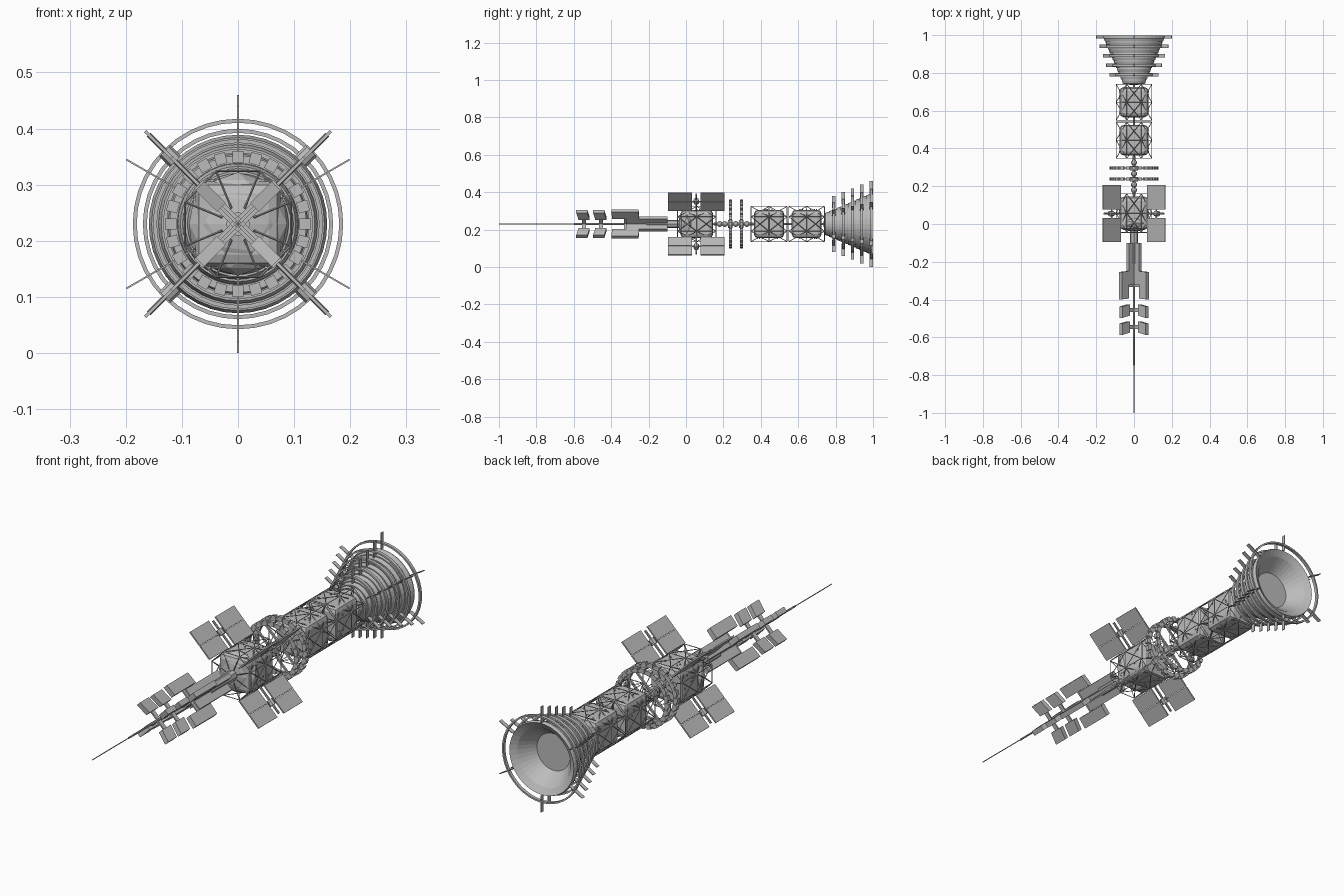
import bpy, bmesh, math, random
from mathutils import Matrix, Vector

random.seed(4)
cube = bpy.data.objects.get("Cube")
if cube:
    bpy.data.objects.remove(cube, do_unlink=True)

AXIS = 0.23                       # height of the long axis
DIAGONALS = [45, 135, 225, 315]

grey = bpy.data.materials.new("hull_grey")
grey.use_nodes = True
colour = (0.5, 0.5, 0.5, 1)
grey.diffuse_color = colour
bsdf = next(n for n in grey.node_tree.nodes if n.type == 'BSDF_PRINCIPLED')
bsdf.inputs["Base Color"].default_value = colour


def finish(bm, name):
    """Turn a mesh built around the long axis into an object."""
    bmesh.ops.recalc_face_normals(bm, faces=bm.faces)
    mesh = bpy.data.meshes.new(name)
    bm.to_mesh(mesh)
    bm.free()
    mesh.materials.append(grey)
    obj = bpy.data.objects.new(name, mesh)
    obj.location.z = AXIS
    bpy.context.collection.objects.link(obj)
    return obj


def spin(deg):
    return Matrix.Rotation(-math.radians(deg), 4, 'Y')


def box(bm, deg, r0, r1, y0, y1, width, lean=0.0):
    """Box reaching from r0 to r1 along a radial direction, optionally leaning in y."""
    verts = bmesh.ops.create_cube(bm, size=1)["verts"]
    for v in verts:
        out = v.co.x + 0.5
        v.co = Vector((r0 + out * (r1 - r0),
                       y0 + (v.co.y + 0.5) * (y1 - y0) + lean * out,
                       v.co.z * width))
    bmesh.ops.transform(bm, matrix=spin(deg), verts=verts)


def polar(r, deg, y):
    return spin(deg) @ Vector((r, y, 0))


def rod(bm, a, b, radius, sides=4):
    d = b - a
    m = Matrix.Translation((a + b) / 2) @ d.to_track_quat('Z', 'Y').to_matrix().to_4x4()
    bmesh.ops.create_cone(bm, segments=sides, cap_ends=True, radius1=radius,
                          radius2=radius, depth=d.length, matrix=m)


def lathe(bm, profile, sides, closed=False):
    """Revolve (radius, y) points around the long axis."""
    verts = [bm.verts.new((r, y, 0)) for r, y in profile]
    pairs = list(zip(verts, verts[1:]))
    if closed:
        pairs.append((verts[-1], verts[0]))
    edges = [bm.edges.new(p) for p in pairs]
    bmesh.ops.spin(bm, geom=verts + edges, cent=(0, 0, 0), axis=(0, 1, 0),
                   angle=math.tau, steps=sides, use_merge=True)
    bmesh.ops.remove_doubles(bm, verts=bm.verts, dist=0.00005)


def hoop(bm, r0, r1, y, depth, sides):
    part = bmesh.new()
    lathe(part, [(r0, y - depth / 2), (r1, y - depth / 2),
                 (r1, y + depth / 2), (r0, y + depth / 2)], sides, True)
    temp = bpy.data.meshes.new("temp")
    part.to_mesh(temp)
    part.free()
    bm.from_mesh(temp)
    bpy.data.meshes.remove(temp)


# Engine bell: banded outside, cone and disc inside
bm = bmesh.new()
profile = [(0, 0.735), (0.052, 0.74)]
bands = 12
for i in range(bands):
    y = 0.745 + 0.02 * i
    r = 0.056 + 0.103 * (i + 1) / bands
    profile += [(r - 0.005, y), (r, y + 0.016), (r - 0.001, y + 0.02)]
profile += [(0.155, 0.992), (0.128, 0.975), (0.08, 0.91), (0, 0.91)]
lathe(bm, profile, 40)
finish(bm, "engine_bell")

# Hoops around the bell, each with six thin radial vanes
hoops, vanes = bmesh.new(), bmesh.new()
for i in range(5):
    y = 0.79 + 0.05 * i
    ring = 0.1155 + 0.018 * i
    hoop(hoops, ring - 0.007, ring, y, 0.014, 40)
    for deg in range(30, 390, 60):
        box(vanes, deg, ring - 0.03, 0.15 + 0.02 * i, y - 0.009, y + 0.009, 0.003)
finish(hoops, "bell_hoops")
finish(vanes, "bell_vanes")


# Three modules: bevelled tank, surface fittings and an octagonal truss cage
def module(name, y0, y1):
    mid, half = (y0 + y1) / 2, (y1 - y0) / 2
    bm = bmesh.new()
    size = 0.152
    bmesh.ops.create_cube(bm, size=1, matrix=Matrix.Translation((0, mid, 0))
                          @ Matrix.Diagonal((size, 2 * half - 0.03, size, 1)))
    bmesh.ops.bevel(bm, geom=bm.edges[:], offset=0.022, segments=2,
                    profile=0.5, affect='EDGES')
    finish(bm, name + "_tank")

    bm = bmesh.new()
    for side in range(0, 360, 90):
        for _ in range(8):
            m = spin(side) @ Matrix.Translation((0.077, mid + random.uniform(-.7, .7) * half,
                                                 random.uniform(-.05, .05)))
            bmesh.ops.create_cube(bm, size=0.005, matrix=m)
    finish(bm, name + "_fittings")

    bm = bmesh.new()
    radius, thick = 0.102, 0.0019
    ys = [y0, mid, y1]
    for k in range(8):
        a, b = 22.5 + 45 * k, 67.5 + 45 * k
        for y in ys:
            rod(bm, polar(radius, a, y), polar(radius, b, y), thick)
        rod(bm, polar(radius, a, y0), polar(radius, a, y1), thick)
        for p, q in zip(ys, ys[1:]):
            rod(bm, polar(radius, a, p), polar(radius, b, q), thick)
            rod(bm, polar(radius, b, p), polar(radius, a, q), thick)
        for y in (y0, y1):
            rod(bm, polar(0.03, a, y), polar(radius, a, y), thick)
    finish(bm, name + "_truss")


module("front_module", -0.045, 0.16)
module("middle_module", 0.348, 0.54)
module("rear_module", 0.55, 0.74)

# Faceted dome on the front module
bm = bmesh.new()
bmesh.ops.create_icosphere(bm, subdivisions=2, radius=0.092,
                           matrix=Matrix.Translation((0, 0.005, 0))
                           @ Matrix.Diagonal((1, 0.5, 1, 1)))
finish(bm, "front_dome")

# Central spine with round joints, and the long front needle
bm = bmesh.new()
for y0, y1, r in [(-0.6, 0.75, 0.006), (-0.21, -0.03, 0.022), (0.15, 0.36, 0.009),
                  (-0.75, -0.59, 0.004), (-1.0, -0.74, 0.002)]:
    rod(bm, Vector((0, y0, 0)), Vector((0, y1, 0)), r, 8)
for y in (0.18, 0.208, 0.266, 0.325):
    bmesh.ops.create_icosphere(bm, subdivisions=2, radius=0.016,
                               matrix=Matrix.Translation((0, y, 0)))
finish(bm, "spine_and_needle")

# Two habitat wheels with rim blocks, hubs and spokes
for name, y in (("front_wheel", 0.237), ("rear_wheel", 0.296)):
    bm = bmesh.new()
    hoop(bm, 0.108, 0.122, y, 0.010, 48)
    for k in range(24):
        box(bm, 90 + 15 * k, 0.110, 0.130, y - 0.008, y + 0.008, 0.020)
    for deg in DIAGONALS:
        box(bm, deg, 0.01, 0.112, y - 0.004, y + 0.004, 0.008)
    rod(bm, Vector((0, y - 0.012, 0)), Vector((0, y + 0.012, 0)), 0.022, 12)
    finish(bm, name)

# Solar wings: four split panels on each diagonal boom, with a joint
panels, booms = bmesh.new(), bmesh.new()
for deg in DIAGONALS:
    for y0, y1 in ((-0.095, 0.032), (0.078, 0.206)):
        box(panels, deg, 0.100, 0.166, y0, y1, 0.006)
        box(panels, deg, 0.168, 0.234, y0, y1, 0.006)
    rod(booms, polar(0.08, deg, 0.055), polar(0.225, deg, 0.055), 0.005, 8)
    rod(booms, polar(0.158, deg, 0.055), polar(0.184, deg, 0.055), 0.014, 8)
    rod(booms, polar(0.167, deg, 0.025), polar(0.167, deg, 0.085), 0.004, 6)
finish(panels, "solar_panels")
finish(booms, "solar_booms")

# Diagonal radiator fins along the front boom
FINS = [("inner_fins", 0.010, 0.048, -0.32, -0.10, 0.018, 0.0),
        ("long_fins", 0.050, 0.100, -0.395, -0.25, 0.022, -0.004),
        ("rear_short_fins", 0.042, 0.096, -0.485, -0.425, 0.022, -0.012),
        ("front_short_fins", 0.042, 0.096, -0.575, -0.515, 0.022, -0.012)]
for name, r0, r1, y0, y1, width, lean in FINS:
    bm = bmesh.new()
    for deg in DIAGONALS:
        box(bm, deg, r0, r1, y0, y1, width, lean)
        box(bm, deg, 0, r0 + 0.005, (y0 + y1) / 2 - 0.01, (y0 + y1) / 2 + 0.01, 0.006)
    finish(bm, name)
